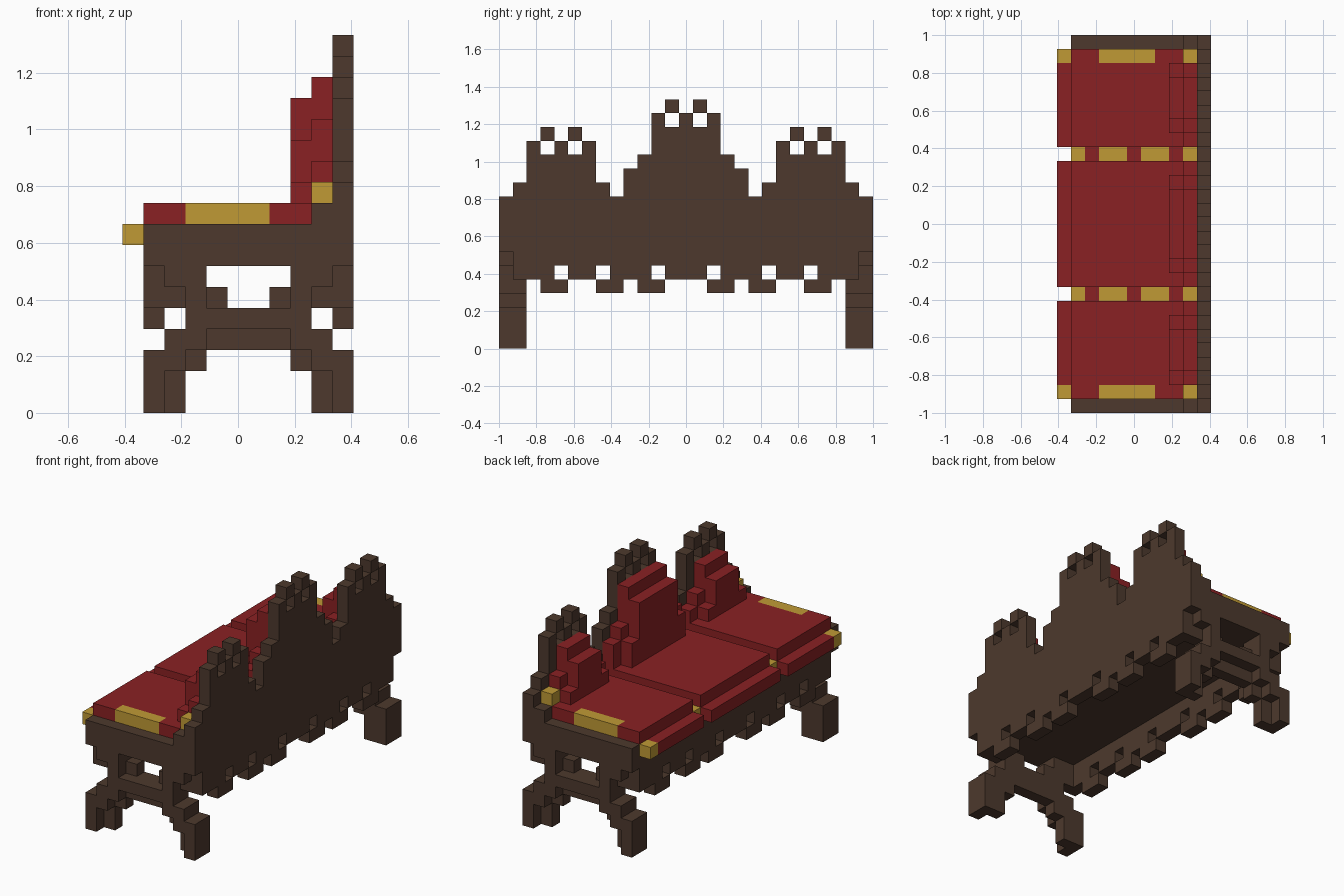
import bpy, bmesh

if "Cube" in bpy.data.objects:
    bpy.data.objects.remove(bpy.data.objects["Cube"], do_unlink=True)

U = 2 / 27          # edge of one block
NX, NY = 11, 27     # blocks across x and y


def material(name, rgb):
    m = bpy.data.materials.new(name)
    m.use_nodes = True
    m.diffuse_color = (*rgb, 1)
    bsdf = next(n for n in m.node_tree.nodes if n.type == 'BSDF_PRINCIPLED')
    bsdf.inputs["Base Color"].default_value = (*rgb, 1)
    bsdf.inputs["Roughness"].default_value = 0.9
    return m


BROWN = material("dark wood", (0.0742, 0.0409, 0.0262))
RED = material("red fabric", (0.254, 0.0152, 0.0168))
GOLD = material("gold trim", (0.527, 0.323, 0.0356))


def box(i0, i1, j0, j1, k0, k1):
    """Blocks from the first index up to and including the last one."""
    return {(i, j, k) for i in range(i0, i1 + 1)
            for j in range(j0, j1 + 1) for k in range(k0, k1 + 1)}


def flip_y(cells):
    return {(i, NY - 1 - j, k) for i, j, k in cells}


def both_ends(cells):
    return cells | flip_y(cells)


def columns(i, heights, k0):
    """A slab one block deep whose top follows heights {j: top}."""
    return {(i, j, k) for j, top in heights.items() for k in range(k0, top)}


def build(name, mat, cells):
    """Mesh the outer skin of a set of blocks."""
    bm = bmesh.new()
    verts = {}

    def vert(p):
        if p not in verts:
            verts[p] = bm.verts.new(((p[0] - NX / 2) * U, (p[1] - NY / 2) * U, p[2] * U))
        return verts[p]

    for c in sorted(cells):
        for axis in range(3):
            a, b = (axis + 1) % 3, (axis + 2) % 3
            for side in (0, 1):
                n = list(c)
                n[axis] += 1 if side else -1
                if tuple(n) in cells:
                    continue
                loop = []
                for da, db in ((0, 0), (1, 0), (1, 1), (0, 1)):
                    p = list(c)
                    p[axis] += side
                    p[a] += da
                    p[b] += db
                    loop.append(vert(tuple(p)))
                bm.faces.new(loop if side else loop[::-1])
    me = bpy.data.meshes.new(name)
    bm.to_mesh(me)
    bm.free()
    me.materials.append(mat)
    ob = bpy.data.objects.new(name, me)
    bpy.context.collection.objects.link(ob)
    return ob


# Seat base, with the grooves between cushions left out
groove = both_ends(box(1, 9, 8, 8, 8, 8))
build("seat_base", BROWN, box(1, 9, 0, 26, 7, 8) - groove)

# Back panel: three stepped crests with looped tops
side_top = [11, 12, 14, 14, 14, 14, 14, 12, 11]
mid_top = [13, 14, 16, 16, 16, 16, 16, 14, 13]
tops = dict(enumerate(side_top + mid_top + side_top[::-1]))
panel = columns(10, tops, 7)
for start, base in ((2, 14), (11, 16), (20, 14)):
    panel |= {(10, start + d, base) for d in (0, 2, 4)}
    panel |= {(10, start + d, base + 1) for d in (1, 3)}
build("back_panel", BROWN, panel)
build("arm_post", BROWN, both_ends(box(9, 9, 0, 0, 9, 9)))

# Scalloped aprons under the front and back edges
for name, i in (("front_apron", 1), ("back_apron", 10)):
    holes = both_ends({(i, j, 5) for j in (4, 7, 11)})
    teeth = both_ends({(i, j, 4) for j in (3, 4, 7, 8, 10, 11)})
    build(name, BROWN, (box(i, i, 1, 25, 5, 6) - holes) | teeth)

# Crossed leg frames: outer and inner layer, as half rows of (level, first, last)
outer = [(0, 1, 1), (1, 1, 1), (2, 1, 2), (3, 2, 3), (4, 3, 5), (5, 3, 3), (6, 2, 3)]
inner = [(0, 1, 2), (1, 1, 2), (2, 1, 3), (3, 2, 5), (4, 3, 5), (5, 2, 4), (6, 2, 3)]
frame = set()
for j, rows in ((0, outer), (1, inner)):
    for k, a, b in rows:
        frame |= box(a, b, j, j, k, k) | box(11 - b, 11 - a, j, j, k, k)
build("right_leg_frame", BROWN, frame)
build("left_leg_frame", BROWN, flip_y(frame))

# Gold pieces
end_trim = both_ends(box(3, 6, 1, 1, 9, 9))
corner_trim = both_ends({(0, 1, 8), (9, 1, 10)})
groove_trim = both_ends({(i, 8, 8) for i in (1, 3, 4, 6, 7, 9)})
build("end_trim", GOLD, end_trim)
build("corner_trim", GOLD, corner_trim)
build("groove_trim", GOLD, groove_trim)
build("groove_fabric", RED, groove - groove_trim)

# Seat cushions with a lower front roll
for name, a, b in (("right", 1, 7), ("middle", 9, 17), ("left", 19, 25)):
    build(name + "_seat_cushion", RED, box(1, 9, a, b, 9, 9) - end_trim)
    build(name + "_front_roll", RED, box(0, 0, a, b, 8, 8) - corner_trim)

# Back cushions: two stepped layers each
side_back = (columns(9, dict(zip(range(2, 8), (12, 14, 14, 14, 12, 11))), 10)
             | columns(8, dict(zip(range(2, 7), (11, 13, 13, 13, 11))), 10))
mid_back = (columns(9, dict(zip(range(9, 18), (12, 13, 16, 16, 16, 16, 16, 13, 12))), 10)
            | columns(8, dict(zip(range(10, 17), (12, 15, 15, 15, 15, 15, 12))), 10))
build("right_back_cushion", RED, side_back)
build("left_back_cushion", RED, flip_y(side_back))
build("middle_back_cushion", RED, mid_back)
